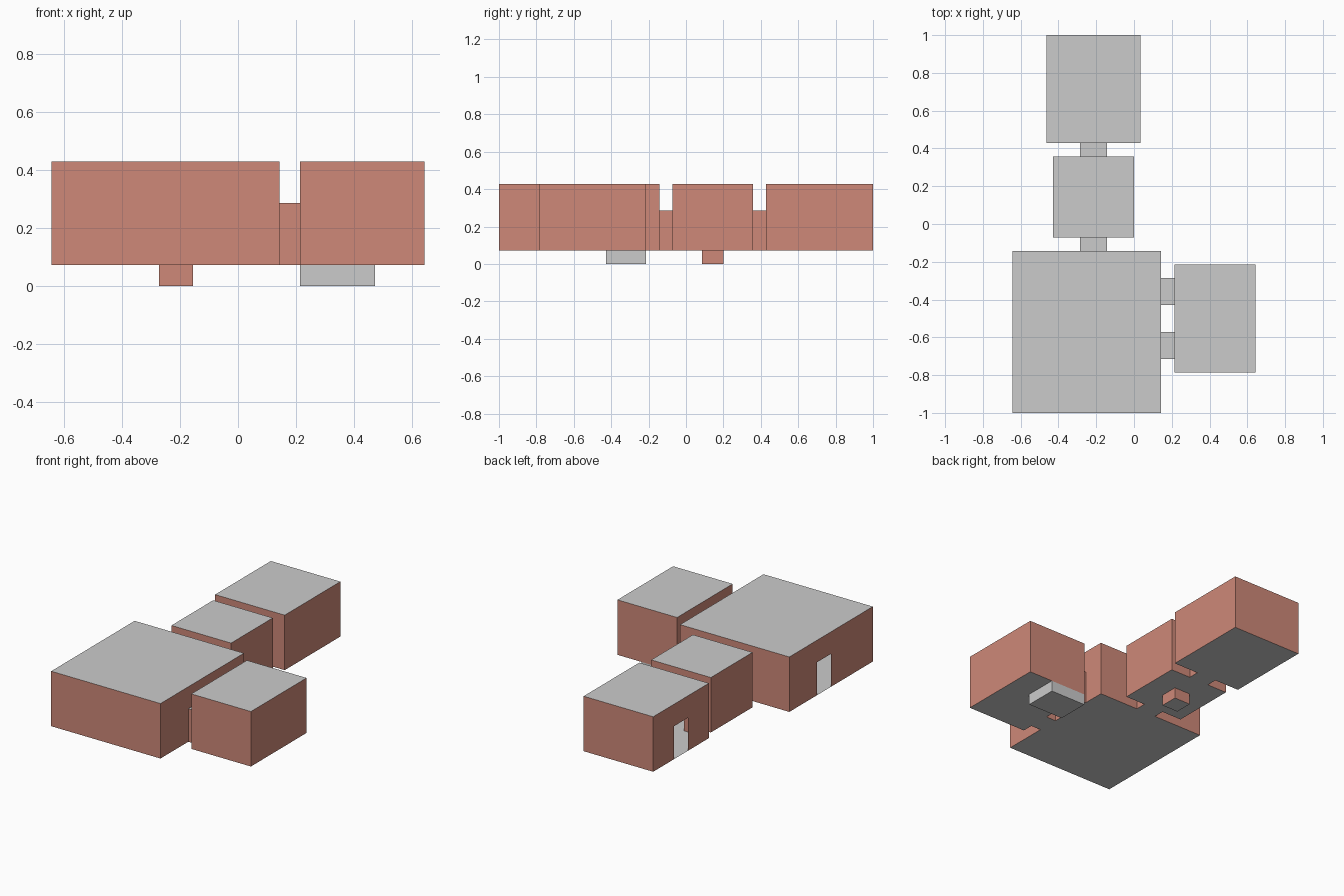
import bpy, bmesh

if "Cube" in bpy.data.objects:
    bpy.data.objects.remove(bpy.data.objects["Cube"])

U = 2 / 28                      # layout grid unit
FLOOR, TOP, DOOR = 1, 6, 4      # heights in grid units

brick = bpy.data.materials.new("brick")
brick.diffuse_color = (0.62, 0.25, 0.19, 1)
brick.use_nodes = True
brick.node_tree.nodes["Principled BSDF"].inputs["Base Color"].default_value = brick.diffuse_color


def build(name, quads, up=None, mat=None):
    """One object from a list of quads given in grid units."""
    bm = bmesh.new()
    for q in quads:
        bm.faces.new([bm.verts.new([c * U for c in p]) for p in q])
    bmesh.ops.remove_doubles(bm, verts=bm.verts, dist=1e-5)
    bm.normal_update()
    if up is not None:
        for f in bm.faces:
            if f.normal.z * up < 0:
                f.normal_flip()
    mesh = bpy.data.meshes.new(name)
    bm.to_mesh(mesh)
    bm.free()
    if mat:
        mesh.materials.append(mat)
    bpy.context.collection.objects.link(bpy.data.objects.new(name, mesh))


def flat(x0, x1, y0, y1, z):
    return [(x0, y0, z), (x1, y0, z), (x1, y1, z), (x0, y1, z)]


def wall(p, q, z0, z1):
    """Vertical quad; walking counter-clockwise makes it face outward."""
    return [(*p, z0), (*q, z0), (*q, z1), (*p, z1)]


def wall_with_doors(p, q, doors):
    """Wall p->q with door gaps (a, b) measured along its running axis."""
    ax = 0 if p[1] == q[1] else 1
    back = q[ax] < p[ax]

    def at(v):
        return (v, p[1]) if ax == 0 else (p[0], v)

    quads, pos = [], p[ax]
    for a, b in sorted(doors, reverse=back):
        a, b = (b, a) if back else (a, b)
        quads += [wall(at(pos), at(a), FLOOR, DOOR),
                  wall(at(a), at(b), DOOR, TOP),
                  wall(at(pos), at(a), DOOR, TOP)]
        pos = b
    if doors:
        quads += [wall(at(pos), q, FLOOR, DOOR), wall(at(pos), q, DOOR, TOP)]
    else:
        quads.append(wall(p, q, FLOOR, TOP))
    return quads


def room(name, x0, x1, y0, y1, front=(), right=(), back=(), left=(),
         pit=None, pit_mat=None):
    c = [(x0, y0), (x1, y0), (x1, y1), (x0, y1)]
    quads = []
    for i, doors in enumerate((front, right, back, left)):
        quads += wall_with_doors(c[i], c[(i + 1) % 4], doors)
    build(name + "_walls", quads, mat=brick)
    build(name + "_roof", [flat(x0, x1, y0, y1, TOP)], up=1)
    # floor, left open above a pit
    xs, ys = [x0, x1], [y0, y1]
    if pit:
        xs, ys = sorted({x0, x1, *pit[:2]}), sorted({y0, y1, *pit[2:]})
    tiles = [flat(a, b, d, e, FLOOR)
             for a, b in zip(xs, xs[1:]) for d, e in zip(ys, ys[1:])
             if not pit or (a, b, d, e) != pit]
    build(name + "_floor", tiles, up=-1)
    if pit:
        a, b, d, e = pit
        k = [(a, d), (b, d), (b, e), (a, e)]
        build(name + "_pit_sides",
              [wall(k[i], k[(i + 1) % 4], 0, FLOOR) for i in range(4)],
              mat=pit_mat)
        build(name + "_pit_bottom", [flat(a, b, d, e, 0)], up=-1)


def corridor(name, x0, x1, y0, y1, along_x):
    c = [(x0, y0), (x1, y0), (x1, y1), (x0, y1)]
    sides = (0, 2) if along_x else (1, 3)
    build(name + "_walls",
          [wall(c[i], c[(i + 1) % 4], FLOOR, DOOR) for i in sides], mat=brick)
    build(name + "_roof", [flat(x0, x1, y0, y1, DOOR)], up=1)
    build(name + "_floor", [flat(x0, x1, y0, y1, FLOOR)], up=-1)


# Rooms
room("hall", -9, 2, -14, -2, right=[(-10, -8), (-6, -4)],
     back=[(-4, -2)], left=[(-8, -6)])
room("middle_room", -6, 0, -1, 5, front=[(-4, -2)], back=[(-4, -2)],
     pit=(-3.82, -2.18, 1.18, 2.82), pit_mat=brick)
room("back_room", -6.5, 0.5, 6, 14, front=[(-4, -2)], left=[(9, 11)])
room("side_room", 3, 9, -11, -3, left=[(-10, -8), (-6, -4)],
     pit=(3, 6.6, -6, -3))

# Corridors
corridor("hall_corridor", -4, -2, -2, -1, False)
corridor("back_corridor", -4, -2, 5, 6, False)
corridor("side_corridor_a", 2, 3, -6, -4, True)
corridor("side_corridor_b", 2, 3, -10, -8, True)
